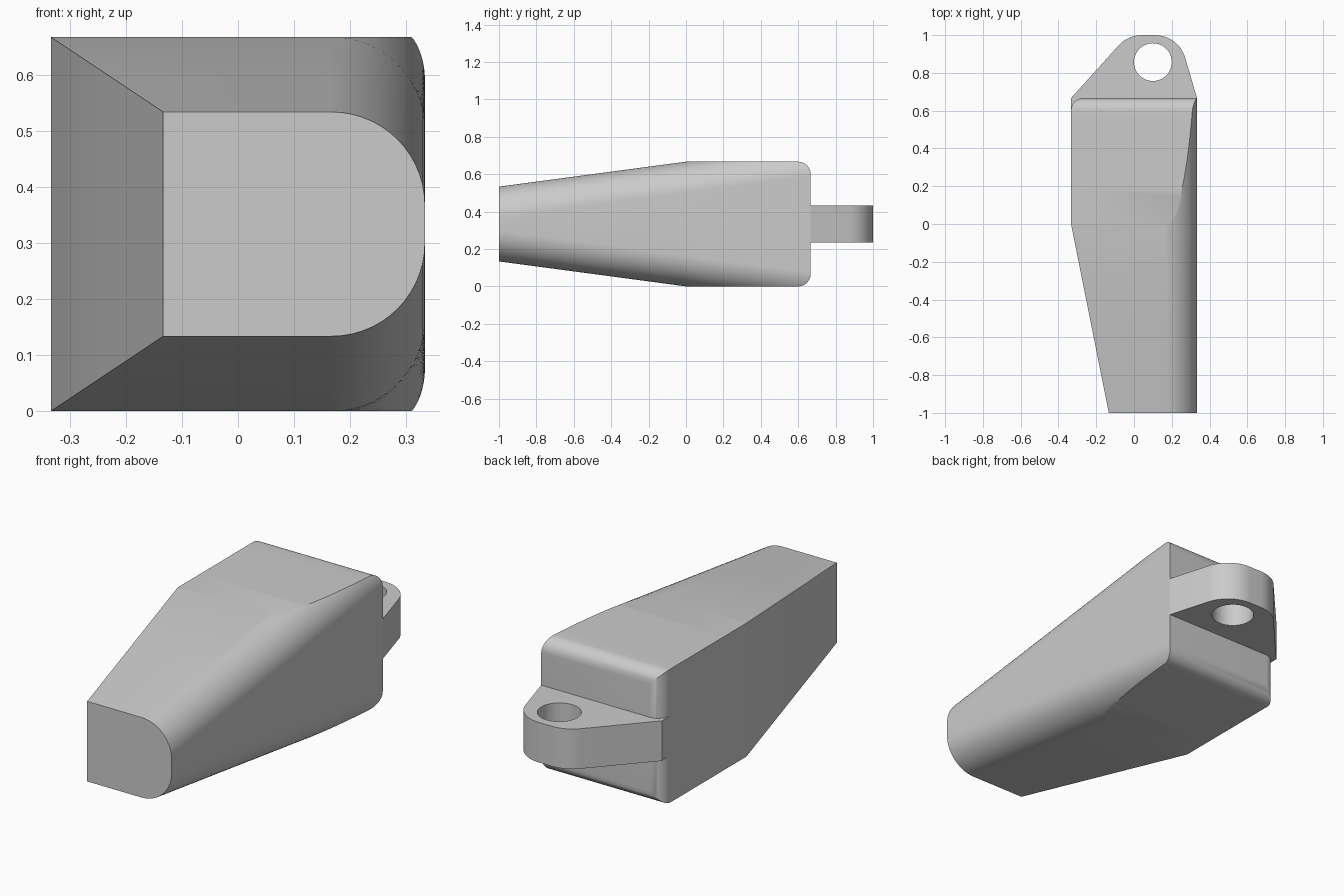
import bpy, bmesh
from math import sin, cos, tan, asin, sqrt, pi
from mathutils import Vector

cube = bpy.data.objects.get("Cube")
if cube:
    bpy.data.objects.remove(cube, do_unlink=True)

grey = bpy.data.materials.new("plain grey")
grey.use_nodes = True
colour = (0.6, 0.6, 0.6, 1)
grey.diffuse_color = colour
grey.node_tree.nodes["Principled BSDF"].inputs["Base Color"].default_value = colour

HALF = 1 / 3       # half the width and height of the block
ROUND = 1 / 6      # radius of the long side rounding
BACK = 1 / 15      # radius of the rear edges
STEPS = 14


def make_object(name, bm):
    bmesh.ops.recalc_face_normals(bm, faces=bm.faces)
    mesh = bpy.data.meshes.new(name)
    bm.to_mesh(mesh)
    bm.free()
    mesh.materials.append(grey)
    obj = bpy.data.objects.new(name, mesh)
    bpy.context.collection.objects.link(obj)
    return obj


def smooth(obj):
    bpy.ops.object.select_all(action="DESELECT")
    obj.select_set(True)
    bpy.context.view_layer.objects.active = obj
    bpy.ops.object.shade_smooth_by_angle(angle=pi / 6)


def extrude_outline(name, outline, low, high):
    bm = bmesh.new()
    rings = [[bm.verts.new((x, y, z)) for x, y in outline] for z in (low, high)]
    loft(bm, rings)
    return make_object(name, bm)


def loft(bm, rings):
    for a, b in zip(rings, rings[1:]):
        for i in range(len(a)):
            j = (i + 1) % len(a)
            bm.faces.new((a[i], a[j], b[j], b[i]))
    bm.faces.new(rings[0])
    bm.faces.new(rings[-1])


def fillet(before, corner, after, radius):
    """Points of an arc that rounds one corner of an outline."""
    p, q, r = Vector(before), Vector(corner), Vector(after)
    u, v = (p - q).normalized(), (r - q).normalized()
    half = u.angle(v) / 2
    centre = q + (u + v).normalized() * radius / sin(half)
    a = q + u * radius / tan(half) - centre
    b = q + v * radius / tan(half) - centre
    arc = [a.lerp(b, i / STEPS).normalized() * radius for i in range(STEPS + 1)]
    return [tuple(centre + point) for point in arc]


def section(y):
    """Cross-section of the body: flat left side, rounded right side."""
    taper = 0.2 + (y + 1) * 0.4 / 3
    inset = 0
    if y > 2 / 3 - BACK:
        d = y - (2 / 3 - BACK)
        inset = BACK - sqrt(max(0, BACK ** 2 - d ** 2))
    height = min(HALF, taper) - inset
    left = -HALF + 0.2 * max(0, -y) + inset
    centre = taper - ROUND
    sweep = asin(min(1, (height - centre) / ROUND))
    upper = [(HALF - ROUND + ROUND * cos(sweep * i / STEPS),
              centre + ROUND * sin(sweep * i / STEPS)) for i in range(STEPS + 1)]
    upper.append((left, height))
    lower = [(x, -z) for x, z in reversed(upper)]
    return [(x, y, HALF + z) for x, z in lower + upper]


# Body: tapered nose, straight block, rounded rear edges
stations = [-1, -0.5] + [0.6 * (i / 20) ** 2 for i in range(21)]
stations += [2 / 3 - BACK + BACK * sin(pi / 2 * i / 8) for i in range(1, 9)]
bm = bmesh.new()
loft(bm, [[bm.verts.new(p) for p in section(y)] for y in stations])
body = make_object("body", bm)
smooth(body)

# Mounting lug with rounded outer corners
left_base, right_base = (-HALF, 2 / 3), (HALF, 2 / 3)
left_tip, right_tip = (-0.032, 1), (0.236, 1)
outline = [(-HALF, 0.605), left_base]
outline += fillet(left_base, left_tip, right_tip, ROUND)
outline += fillet(left_tip, right_tip, right_base, ROUND)
outline += [right_base, (0.3, 0.605)]
lug = extrude_outline("mounting_lug", outline, HALF - 0.1, HALF + 0.1)

# Pin hole through the lug
circle = [(0.1 + 0.1 * cos(2 * pi * i / 48), 0.857 + 0.1 * sin(2 * pi * i / 48))
          for i in range(48)]
cutter = extrude_outline("pin_hole_cutter", circle, 0.1, 0.6)
cutter.hide_render = True
hole = lug.modifiers.new("pin hole", "BOOLEAN")
hole.operation = "DIFFERENCE"
hole.solver = "EXACT"
hole.object = cutter
bpy.context.view_layer.objects.active = lug
bpy.ops.object.modifier_apply(modifier=hole.name)
bpy.data.objects.remove(cutter, do_unlink=True)
smooth(lug)
